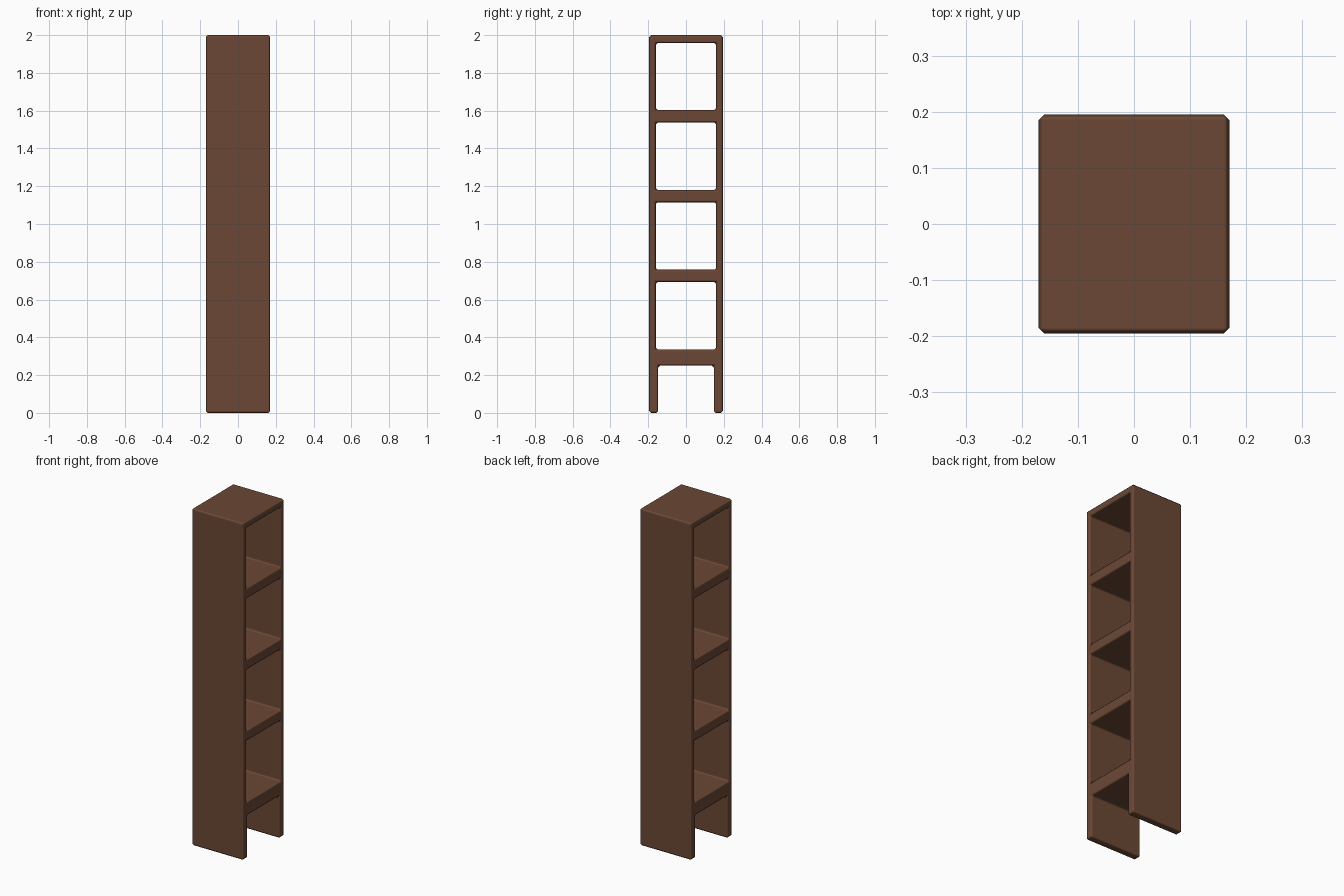
import bpy, bmesh

if "Cube" in bpy.data.objects:
    bpy.data.objects.remove(bpy.data.objects["Cube"])

W, D = 0.17, 0.195          # half width (x), half depth (y)
# (z, inner half-depth) at each level; boards lie between levels 1-2, 3-4, ...
LEVELS = [(0, 0.147), (0.25, 0.147), (0.336, 0.16), (0.693, 0.16), (0.758, 0.16),
          (1.115, 0.16), (1.18, 0.16), (1.537, 0.16), (1.603, 0.16), (1.957, 0.16), (2.0, 0.16)]

# ladder-shaped cross-section: two side panels joined by shelf boards
bm = bmesh.new()
rows = [[bm.verts.new((-W, y, z)) for y in (-D, -i, i, D)] for z, i in LEVELS]
for k in range(len(rows) - 1):
    a, b = rows[k], rows[k + 1]
    for j in ((0, 1, 2) if k % 2 else (0, 2)):
        bm.faces.new((a[j], b[j], b[j + 1], a[j + 1]))

# extrude across the full width
ext = bmesh.ops.extrude_face_region(bm, geom=bm.faces[:], use_keep_orig=True)
moved = [v for v in ext["geom"] if isinstance(v, bmesh.types.BMVert)]
bmesh.ops.translate(bm, verts=moved, vec=(2 * W, 0, 0))
bmesh.ops.recalc_face_normals(bm, faces=bm.faces[:])

mesh = bpy.data.meshes.new("bookcase")
bm.to_mesh(mesh)
bm.free()
shelf = bpy.data.objects.new("bookcase", mesh)
bpy.context.collection.objects.link(shelf)

# brown wood
wood = bpy.data.materials.new("brown_wood")
wood.diffuse_color = (0.147, 0.064, 0.036, 1)
wood.use_nodes = True
wood.node_tree.nodes["Principled BSDF"].inputs["Base Color"].default_value = wood.diffuse_color
mesh.materials.append(wood)

# softened edges
bpy.context.view_layer.objects.active = shelf
shelf.select_set(True)
bpy.ops.object.shade_smooth()
bev = shelf.modifiers.new("edge_chamfer", 'BEVEL')
bev.width = 0.01
bev.segments = 1
bev.limit_method = 'ANGLE'
bev.angle_limit = 0.6
bev.harden_normals = True
